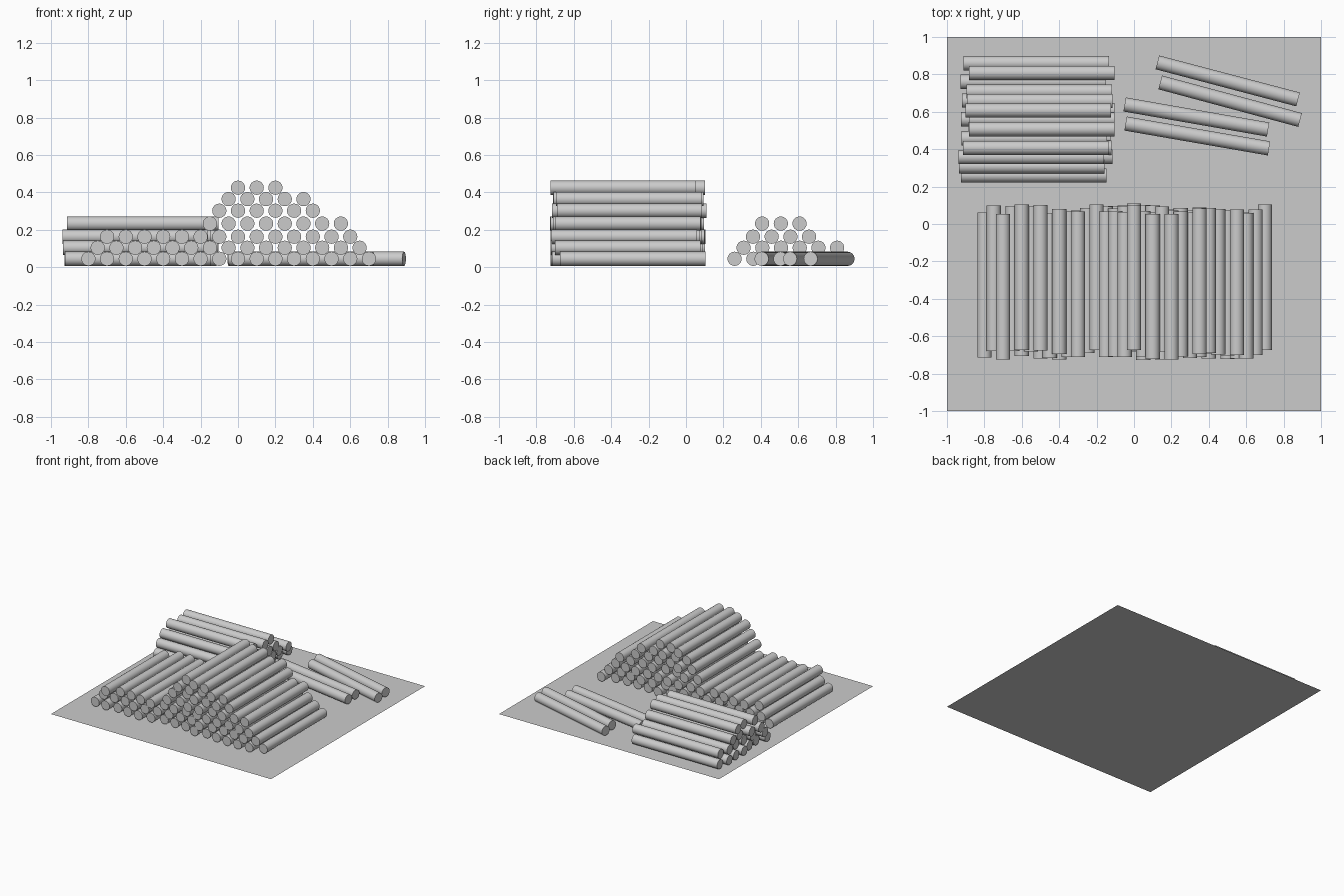
import bpy, math, random
from mathutils import Vector

if "Cube" in bpy.data.objects:
    bpy.data.objects.remove(bpy.data.objects["Cube"])

random.seed(4)
R, LENGTH, STEP = 0.038, 0.777, 0.1
ROW_Z = [0.045, 0.104, 0.163, 0.233, 0.302, 0.364, 0.425]

grey = bpy.data.materials.new("light grey")
grey.diffuse_color = (0.6, 0.6, 0.6, 1)
grey.use_nodes = True
grey.node_tree.nodes["Principled BSDF"].inputs["Base Color"].default_value = grey.diffuse_color


def log(name, a, b):
    """Round log between two end points."""
    a, b = Vector(a), Vector(b)
    d = b - a
    bpy.ops.mesh.primitive_cylinder_add(vertices=24, radius=R, depth=d.length,
                                        location=(a + b) / 2)
    o = bpy.context.object
    o.name = name
    o.rotation_euler = d.to_track_quat('Z', 'Y').to_euler()
    o.data.materials.append(grey)
    bpy.ops.object.shade_smooth_by_angle(angle=math.radians(40))


# ground sheet
bpy.ops.mesh.primitive_plane_add(size=2, location=(0, 0, 0))
ground = bpy.context.object
ground.name = "ground_sheet"
ground.data.materials.append(grey)

# big pile, logs running front to back: (first x, count) per row
big = [(-0.8, 16), (-0.75, 15), (-0.7, 14), (-0.15, 8), (-0.1, 6), (-0.05, 5), (0.0, 3)]
for z, (x0, n) in zip(ROW_Z, big):
    for i in range(n):
        x, c = x0 + i * STEP, -0.31 + random.uniform(-0.03, 0.03)
        log("big_pile_log", (x, c - LENGTH / 2, z), (x, c + LENGTH / 2, z))

# small pile, logs running left to right: (first y, count) per row
small = [(0.26, 7), (0.308, 6), (0.358, 4), (0.407, 3)]
for z, (y0, n) in zip(ROW_Z, small):
    for i in range(n):
        y, c = y0 + i * STEP, -0.52 + random.uniform(-0.03, 0.03)
        log("small_pile_log", (c - LENGTH / 2, y, z), (c + LENGTH / 2, y, z))

# loose logs on the ground
for x1, y1, x2, y2 in [(0.125, 0.864, 0.877, 0.666), (0.14, 0.757, 0.888, 0.556),
                       (-0.05, 0.639, 0.717, 0.505), (-0.045, 0.537, 0.722, 0.404)]:
    log("loose_log", (x1, y1, ROW_Z[0]), (x2, y2, ROW_Z[0]))
